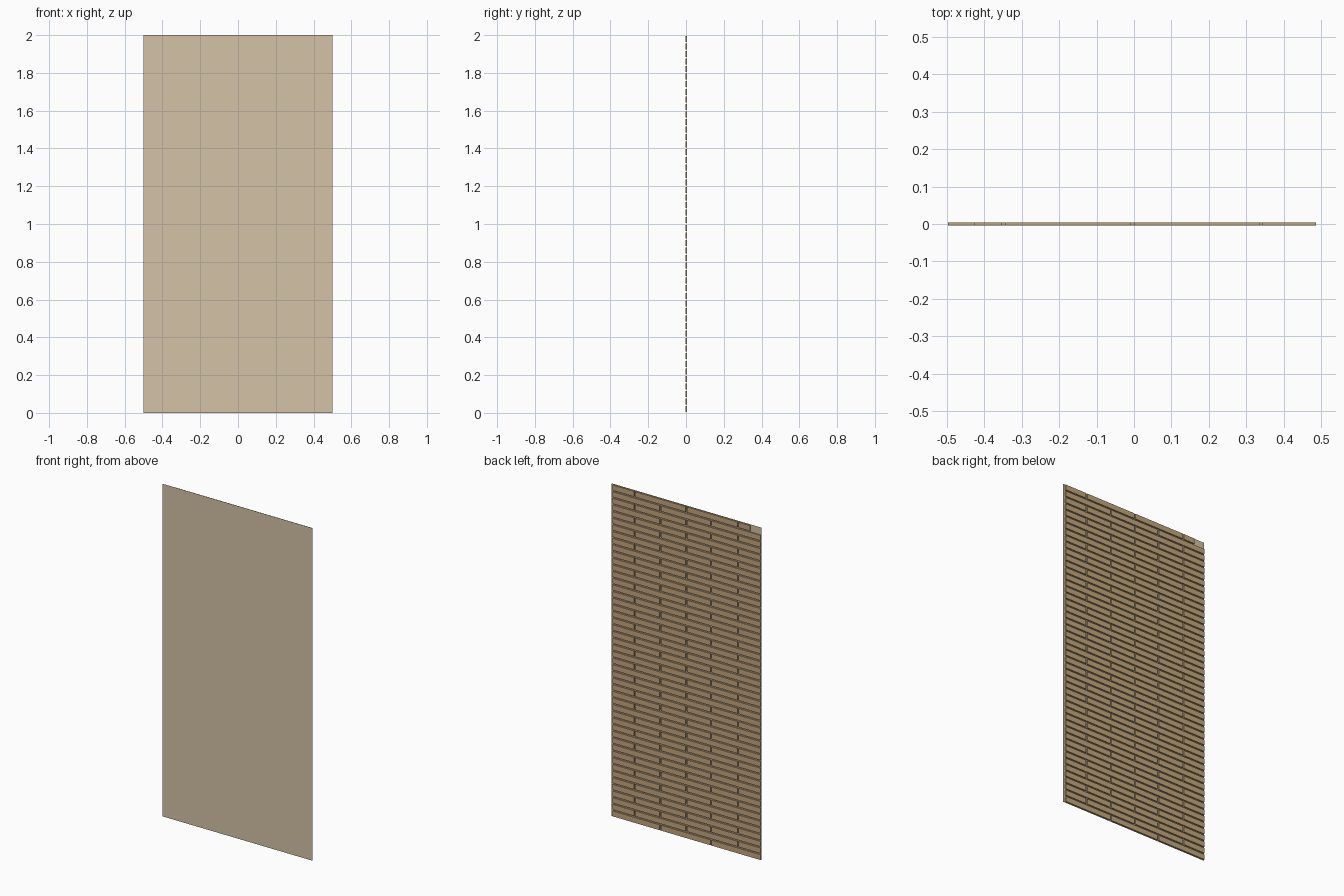
import bpy, bmesh
from mathutils import Matrix, Vector

if "Cube" in bpy.data.objects:
    bpy.data.objects.remove(bpy.data.objects["Cube"])

FRONT, BACK = -0.004, 0.004      # panel thickness range in y
ROWS, PITCH, GAP = 50, 0.04, 0.008
LEFT, RIGHT = -0.497, 0.486      # extent of the brick courses


def material(name, color):
    m = bpy.data.materials.new(name)
    m.diffuse_color = color
    m.use_nodes = True
    m.node_tree.nodes["Principled BSDF"].inputs["Base Color"].default_value = m.diffuse_color
    return m


def finish(bm, name, mat):
    me = bpy.data.meshes.new(name)
    bm.to_mesh(me)
    bm.free()
    ob = bpy.data.objects.new(name, me)
    me.materials.append(mat)
    bpy.context.collection.objects.link(ob)
    return ob


def box(bm, lo, hi):
    lo, hi = Vector(lo), Vector(hi)
    size = hi - lo
    bmesh.ops.create_cube(bm, size=1, matrix=Matrix.Translation((lo + hi) / 2)
                          @ Matrix.Diagonal((*size, 1)))


# Thin backing sheet, facing the front
bm = bmesh.new()
corners = [(-0.5, 0), (0.5, 0), (0.5, 2), (-0.5, 2)]
bm.faces.new([bm.verts.new((x, FRONT, z)) for x, z in corners])
finish(bm, "backing_sheet", material("mortar", (0.66, 0.55, 0.38, 1)))

# Running-bond brick courses on the rear side
bm = bmesh.new()
for row in range(ROWS):
    z = row * PITCH + GAP / 2
    # the top course starts with a short brick
    start = -0.428 if row == ROWS - 1 else LEFT
    joints = [-0.349, -0.004, 0.339] if row % 2 else [-0.169, 0.168]
    edges = [start - GAP / 2] + joints + [RIGHT + GAP / 2]
    for a, b in zip(edges, edges[1:]):
        box(bm, (a + GAP / 2, FRONT + 0.0005, z),
            (b - GAP / 2, BACK, z + PITCH - GAP))
finish(bm, "brick_courses", material("brick", (0.55, 0.38, 0.2, 1)))
